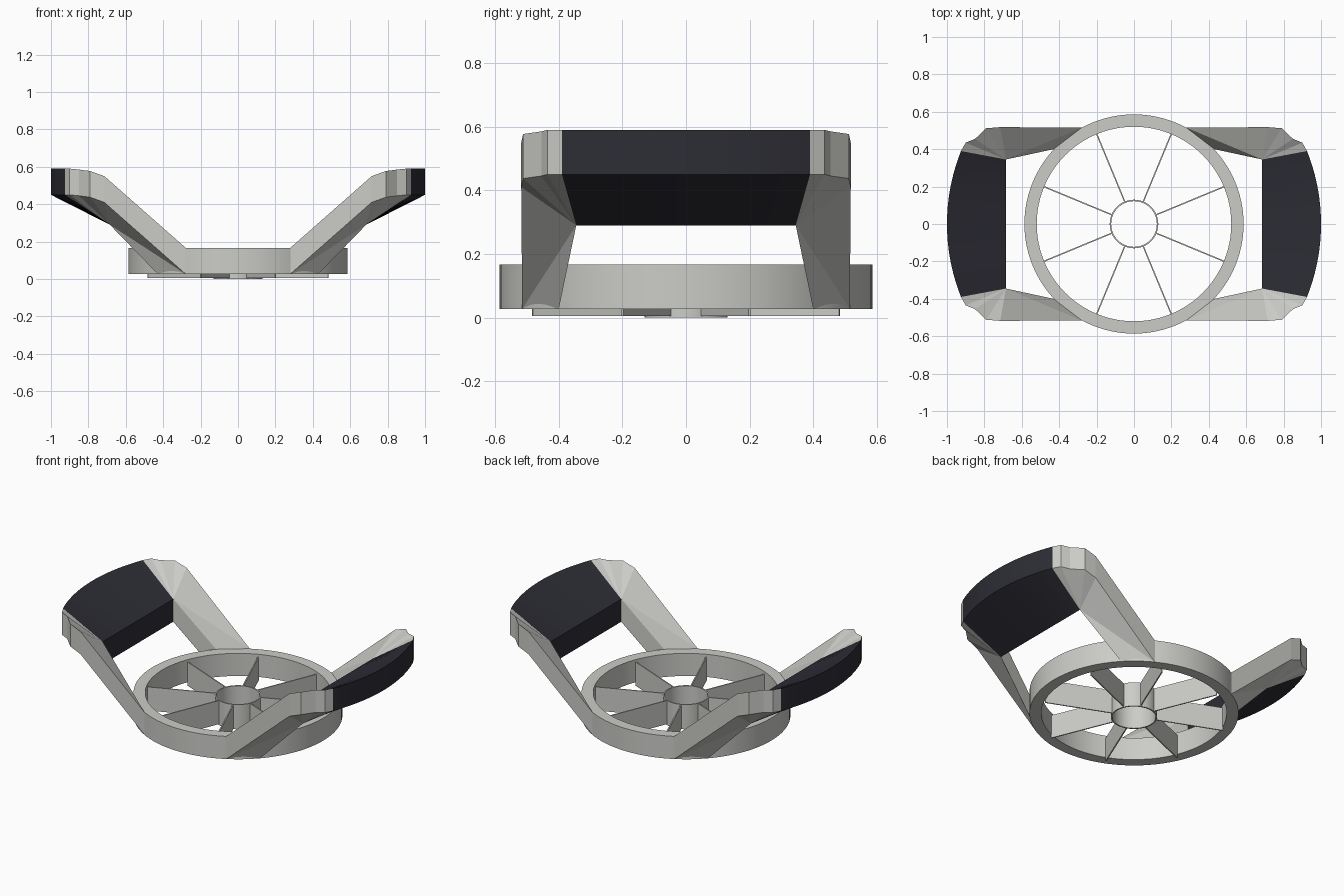
import bpy, bmesh, math
from mathutils import Matrix

if "Cube" in bpy.data.objects:
    bpy.data.objects.remove(bpy.data.objects["Cube"])


def material(name, rgb):
    m = bpy.data.materials.new(name)
    m.diffuse_color = (*rgb, 1)
    m.use_nodes = True
    m.node_tree.nodes["Principled BSDF"].inputs["Base Color"].default_value = m.diffuse_color
    return m


GREY = material("light_grey", (0.60, 0.60, 0.575))
DARK = material("dark_grip", (0.026, 0.026, 0.036))
T = 0.14  # vertical thickness of ring, arms and grips


def finish(bm, name, mat, smooth=False):
    bmesh.ops.recalc_face_normals(bm, faces=bm.faces)
    me = bpy.data.meshes.new(name)
    bm.to_mesh(me)
    bm.free()
    me.materials.append(mat)
    ob = bpy.data.objects.new(name, me)
    bpy.context.collection.objects.link(ob)
    if smooth:
        bpy.ops.object.select_all(action='DESELECT')
        ob.select_set(True)
        bpy.context.view_layer.objects.active = ob
        bpy.ops.object.shade_smooth_by_angle(angle=math.radians(30))
    return ob


def tube(name, r_in, r_out, z0, z1, n):
    bm = bmesh.new()
    loops = []
    for r, z in ((r_in, z0), (r_out, z0), (r_out, z1), (r_in, z1)):
        loops.append([bm.verts.new((r * math.cos(2 * math.pi * i / n),
                                    r * math.sin(2 * math.pi * i / n), z)) for i in range(n)])
    for a, b in zip(loops, loops[1:] + loops[:1]):
        for i in range(n):
            j = (i + 1) % n
            bm.faces.new((a[i], a[j], b[j], b[i]))
    return finish(bm, name, GREY, True)


def slab(name, pts, tops, mat, sx=1, sy=1):
    """Surface from outline points and face indices, thickened straight down."""
    bm = bmesh.new()
    up = [bm.verts.new((sx * x, sy * y, z)) for x, y, z in pts]
    lo = [bm.verts.new((sx * x, sy * y, z - T)) for x, y, z in pts]
    for f in tops:
        bm.faces.new([up[i] for i in f])
        bm.faces.new([lo[i] for i in reversed(f)])
    n = len(pts)
    for i in range(n):
        j = (i + 1) % n
        bm.faces.new((up[i], up[j], lo[j], lo[i]))
    return finish(bm, name, mat)


# Outer ring and core cutter
tube("outer_ring", 0.52, 0.586, 0.027, 0.167, 96)
tube("core_cutter", 0.122, 0.13, 0.0, 0.152, 48)

# Eight thin radial blades
for k in range(8):
    bm = bmesh.new()
    bmesh.ops.create_cube(bm, size=1)
    bm.transform(Matrix.Rotation(math.radians(22.5 + 45 * k), 4, 'Z')
                 @ Matrix.Translation((0.324, 0, 0.078))
                 @ Matrix.Diagonal((0.396, 0.007, 0.146, 1)))
    finish(bm, f"blade_{k + 1}", GREY)

# Arms: outline runs along the outer edge, then back along the inner edge
arm = [(0.28, 0.515, 0.167), (0.715, 0.518, 0.55), (0.79, 0.512, 0.577),
       (0.85, 0.455, 0.585), (0.90, 0.435, 0.59), (0.925, 0.39, 0.59),
       (0.685, 0.345, 0.43), (0.43, 0.40, 0.167)]
arm_faces = [(0, 6, 7)] + [(i, i + 1, 6) for i in range(5)]

# Grips: curved outer edge, straight lower inner edge
N = 24
R = 1.05
half = math.asin(0.39 / R)
angles = [half - 2 * half * i / N for i in range(N + 1)]
outer = [(1 - R + R * math.cos(a), R * math.sin(a), 0.59) for a in angles]
inner = [(0.685, 0.345 - 0.69 * i / N, 0.43) for i in range(N + 1)]
grip = outer + inner[::-1]
grip_faces = [(i, i + 1, 2 * N - i, 2 * N + 1 - i) for i in range(N)]

for sx, side in ((-1, "left"), (1, "right")):
    for sy, end in ((-1, "front"), (1, "back")):
        slab(f"arm_{side}_{end}", arm, arm_faces, GREY, sx, sy)
    slab(f"grip_{side}", grip, grip_faces, DARK, sx)
